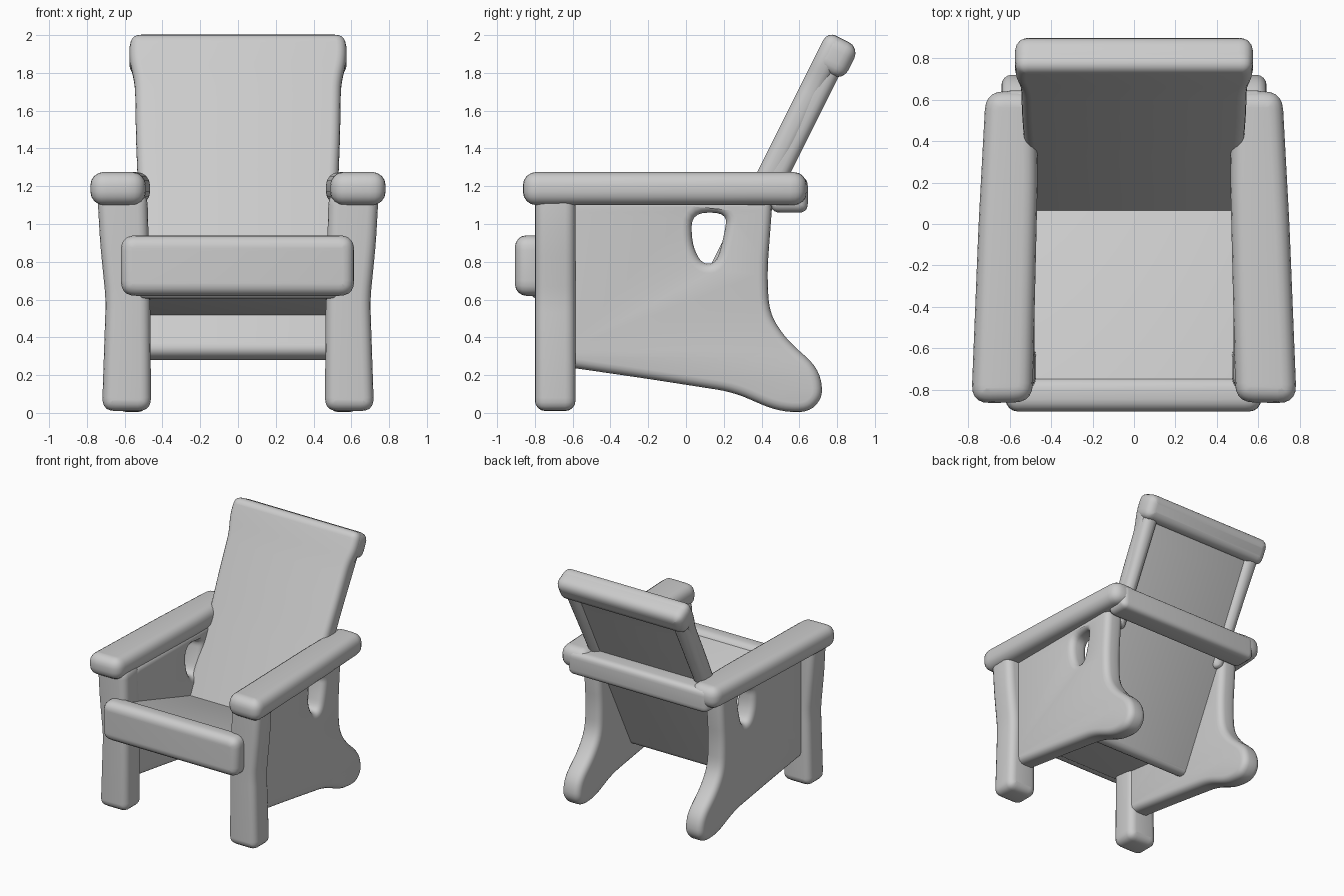
import bpy, bmesh
from mathutils import Vector, Matrix

if "Cube" in bpy.data.objects:
    bpy.data.objects.remove(bpy.data.objects["Cube"])

# Plane frames: local x, local y and thickness direction in world space
SIDE = (Vector((0, 1, 0)), Vector((0, 0, 1)), Vector((1, 0, 0)))
FRONT = (Vector((1, 0, 0)), Vector((0, 0, 1)), Vector((0, -1, 0)))
FLAT = (Vector((1, 0, 0)), Vector((0, 1, 0)), Vector((0, 0, 1)))
UP_BACK = Vector((0, 1, 2)).normalized()
BACK = (Vector((1, 0, 0)), UP_BACK, Vector((1, 0, 0)).cross(UP_BACK))


def fillet(points, radius, steps=5):
    """Round every corner of a closed outline."""
    pts = [Vector(p) for p in points]
    out = []
    for i, p in enumerate(pts):
        a, b = pts[i - 1] - p, pts[(i + 1) % len(pts)] - p
        s = p + a.normalized() * min(radius, a.length * 0.45)
        e = p + b.normalized() * min(radius, b.length * 0.45)
        for k in range(steps + 1):
            t = k / steps
            out.append(s * (1 - t) ** 2 + p * 2 * t * (1 - t) + e * t * t)
    return out


def plate(name, loops, lo, hi, bevel, radius, frame=FLAT, origin=(0, 0, 0), mirror=False):
    """Extrude outlines from lo to hi along the frame normal with rounded edges."""
    cu = bpy.data.curves.new(name, 'CURVE')
    cu.dimensions, cu.fill_mode = '2D', 'BOTH'
    cu.bevel_depth, cu.bevel_resolution = bevel, 3
    cu.extrude, cu.offset = (hi - lo) / 2 - bevel, -bevel
    for loop in loops:
        pts = fillet(loop, radius)
        sp = cu.splines.new('POLY')
        sp.points.add(len(pts) - 1)
        for q, p in zip(sp.points, pts):
            q.co = (p.x, p.y, 0, 1)
        sp.use_cyclic_u = True
    tmp = bpy.data.objects.new(name + "_outline", cu)
    bpy.context.collection.objects.link(tmp)
    dg = bpy.context.evaluated_depsgraph_get()
    me = bpy.data.meshes.new_from_object(tmp.evaluated_get(dg))
    bpy.data.objects.remove(tmp)
    u, v, n = frame
    m = Matrix((u, v, n)).transposed().to_4x4()
    m.translation = Vector(origin) + n * (lo + hi) / 2
    me.transform(m)
    bm = bmesh.new()
    bm.from_mesh(me)
    bmesh.ops.remove_doubles(bm, verts=bm.verts, dist=1e-4)
    bmesh.ops.recalc_face_normals(bm, faces=bm.faces)
    bm.to_mesh(me)
    bm.free()
    me.name = name
    ob = bpy.data.objects.new(name, me)
    bpy.context.collection.objects.link(ob)
    if mirror:
        ob.modifiers.new("mirror", 'MIRROR').use_mirror_merge = False
    return ob


def rect(x0, y0, x1, y1):
    return [(x0, y0), (x1, y0), (x1, y1), (x0, y1)]


def symmetric(half):
    return half + [(-x, y) for x, y in reversed(half)]


# Side panels with a flared rear foot and a hand hole
panel = [(-0.68, 0.25), (-0.2, 0.18), (0.25, 0.11), (0.48, 0.01), (0.65, 0.0), (0.73, 0.09),
         (0.70, 0.24), (0.53, 0.39), (0.44, 0.53), (0.43, 0.75), (0.46, 1.15), (-0.68, 1.15)]
hole = [(0.03, 1.06), (0.22, 1.06), (0.20, 0.93), (0.16, 0.79), (0.08, 0.79), (0.03, 0.90)]
plate("side_panels", [panel, hole], 0.48, 0.64, 0.05, 0.09, SIDE, mirror=True)

# Front legs
leg = [(0.46, 0.01), (0.72, 0.01), (0.70, 0.6), (0.73, 0.9), (0.745, 1.17), (0.48, 1.17), (0.465, 0.6)]
plate("front_legs", [leg], 0.585, 0.80, 0.055, 0.07, FRONT, mirror=True)

# Armrests, tapering to the rear
arm = [(0.49, -0.86), (0.785, -0.865), (0.75, 0.0), (0.715, 0.64), (0.47, 0.64), (0.465, 0.2)]
plate("armrests", [arm], 1.10, 1.275, 0.07, 0.09, mirror=True)

# Rear crossbar joining the armrests
plate("rear_crossbar", [rect(0.45, 1.06, 0.645, 1.25)], -0.64, 0.64, 0.05, 0.05, SIDE)

# Seat board sloping to the back, with a thick front edge
seat = [(-0.82, 0.93), (0.12, 0.635), (0.06, 0.51), (-0.82, 0.61)]
plate("seat", [seat], -0.52, 0.52, 0.02, 0.03, SIDE)
plate("seat_front_edge", [rect(-0.62, 0.62, 0.615, 0.94)], 0.74, 0.905, 0.06, 0.08, FRONT)

# Reclined back: panel reaching into the side panels, shallow rear frame above
base = (0, -0.10, 0.32)
outline = symmetric([(0.53, 0.0), (0.53, 1.02), (0.54, 1.3), (0.545, 1.62), (0.575, 1.76), (0.57, 1.9)])
plate("back_panel", [outline], -0.125, 0, 0.05, 0.06, BACK, base)
stile = [(0.43, 0.85), (0.53, 0.85), (0.535, 1.3), (0.55, 1.8), (0.43, 1.8)]
plate("back_stiles", [stile], -0.16, -0.01, 0.05, 0.05, BACK, base, mirror=True)
plate("back_top_rail", [rect(-0.575, 1.70, 0.575, 1.9)], -0.19, 0, 0.065, 0.07, BACK, base)

# Smooth shading on every part
for ob in bpy.context.collection.objects:
    ob.select_set(True)
    bpy.context.view_layer.objects.active = ob
bpy.ops.object.shade_smooth_by_angle(angle=0.7)
